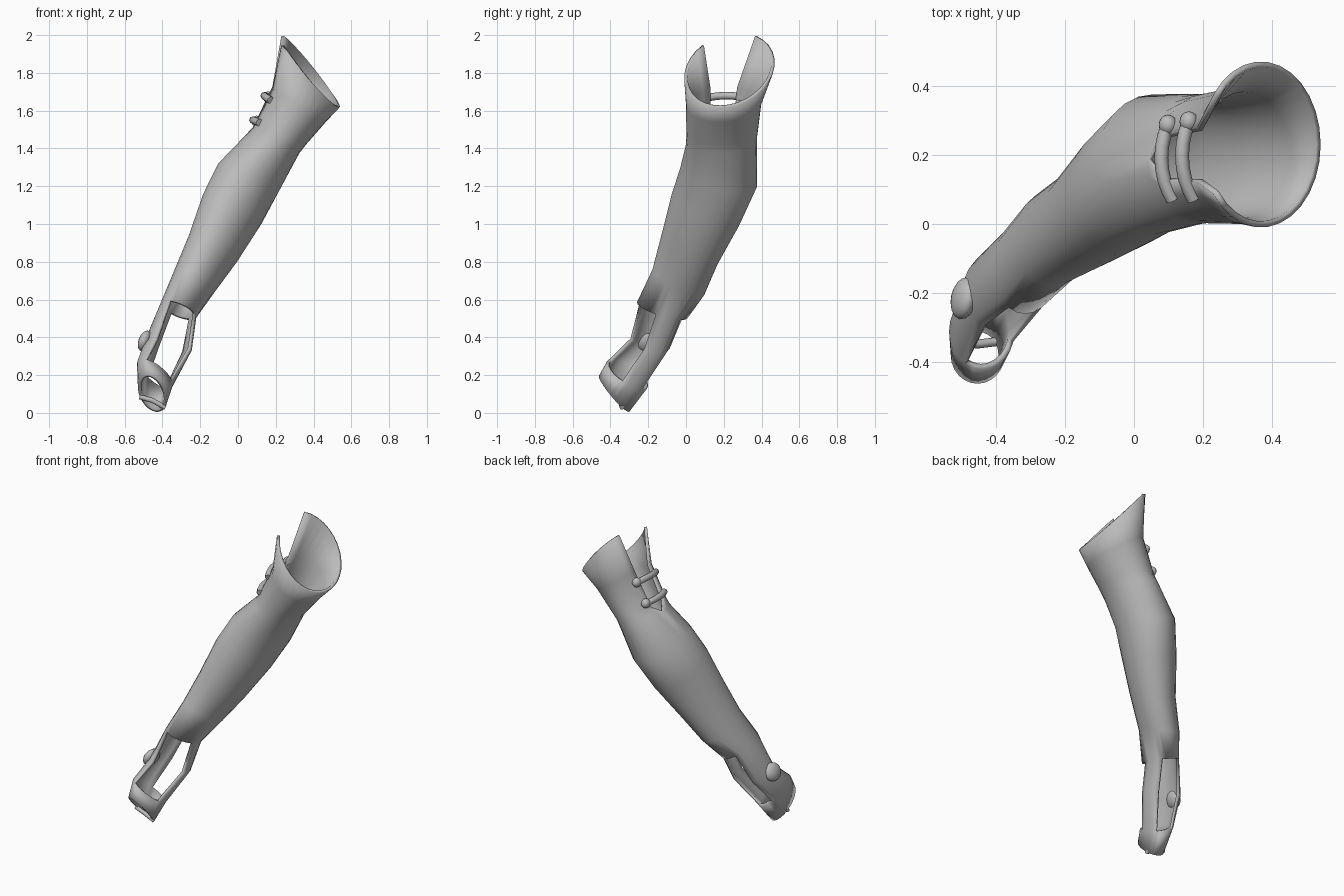
import bpy, bmesh, math
from mathutils import Vector

if "Cube" in bpy.data.objects:
    bpy.data.objects.remove(bpy.data.objects["Cube"])

cloth = bpy.data.materials.new("grey_cloth")
cloth.diffuse_color = (0.5, 0.5, 0.5, 1)
cloth.use_nodes = True
cloth.node_tree.nodes["Principled BSDF"].inputs["Base Color"].default_value = cloth.diffuse_color
SEG = 24

# Rings from shoulder to knuckles:
# left x, left z, right x, right z, y centre, y radius, z tilt towards +y, slit half-angle
RINGS = [
    (0.195, 2.01, 0.54, 1.62, 0.23, 0.24, 0.04, 37),
    (0.17, 1.73, 0.465, 1.54, 0.20, 0.20, 0.01, 23),
    (0.07, 1.515, 0.36, 1.42, 0.19, 0.188, 0.0, 20),
    (0.04, 1.47, 0.325, 1.375, 0.188, 0.188, 0.0, 0),
    (-0.11, 1.31, 0.22, 1.18, 0.172, 0.203, -0.05, 0),
    (-0.19, 1.14, 0.13, 1.02, 0.105, 0.18, -0.08, 0),
    (-0.265, 0.92, 0.0, 0.82, 0.02, 0.148, -0.08, 0),
    (-0.345, 0.73, -0.12, 0.655, -0.04, 0.138, -0.065, 0),
    (-0.41, 0.58, -0.22, 0.51, -0.125, 0.135, -0.04, 0),
    (-0.495, 0.38, -0.245, 0.33, -0.19, 0.12, -0.03, 0),
    (-0.535, 0.26, -0.345, 0.15, -0.31, 0.11, -0.06, 0),
    (-0.53, 0.135, -0.375, 0.07, -0.38, 0.082, -0.092, 0),
]
HAND = (8, 9)                      # ring spans with the hand windows
WINDOWS = ((45, 120), (240, 345))  # back and front window angles


def ring_point(ring, deg):
    lx, lz, rx, rz, yc, ry, tilt, _ = ring
    c, s = math.cos(math.radians(deg)), math.sin(math.radians(deg))
    t = (1 + c) / 2
    return Vector((lx + (rx - lx) * t, yc + ry * s, lz + (rz - lz) * t + tilt * s))


def finish(obj, angle=50):
    obj.data.materials.clear()
    obj.data.materials.append(cloth)
    bpy.ops.object.select_all(action='DESELECT')
    bpy.context.view_layer.objects.active = obj
    obj.select_set(True)
    bpy.ops.object.shade_smooth_by_angle(angle=math.radians(angle))


# Sleeve, hand panels and knuckle band as one lofted shell
bm = bmesh.new()
rows = []
for r in RINGS:
    g = r[7]
    rows.append([bm.verts.new(ring_point(r, 180 + g + i * (360 - 2 * g) / SEG))
                 for i in range(SEG + 1)])
for k in range(len(rows) - 1):
    a, b = rows[k], rows[k + 1]
    for i in range(SEG):
        mid = (180 + (i + 0.5) * 360 / SEG) % 360
        if k in HAND and any(lo < mid < hi for lo, hi in WINDOWS):
            continue
        bm.faces.new((a[i], b[i], b[i + 1], a[i + 1]))
bmesh.ops.remove_doubles(bm, verts=bm.verts, dist=0.0005)
me = bpy.data.meshes.new("sleeve")
bm.to_mesh(me)
bm.free()
sleeve = bpy.data.objects.new("sleeve", me)
bpy.context.collection.objects.link(sleeve)
finish(sleeve, 60)
mod = sleeve.modifiers.new("thickness", 'SOLIDIFY')
mod.thickness = 0.018
mod.offset = -1


def tube(name, points, radius):
    cu = bpy.data.curves.new(name, 'CURVE')
    cu.dimensions = '3D'
    cu.bevel_depth = radius
    cu.bevel_resolution = 2
    cu.use_fill_caps = True
    sp = cu.splines.new('POLY')
    sp.points.add(len(points) - 1)
    for p, co in zip(sp.points, points):
        p.co = (*co, 1)
    ob = bpy.data.objects.new(name, cu)
    bpy.context.collection.objects.link(ob)
    bpy.ops.object.select_all(action='DESELECT')
    bpy.context.view_layer.objects.active = ob
    ob.select_set(True)
    bpy.ops.object.convert(target='MESH')
    finish(bpy.context.object)


def button(name, loc, scale, rot=(0, 0, 0)):
    bpy.ops.mesh.primitive_uv_sphere_add(segments=16, ring_count=10, radius=1,
                                         location=loc, rotation=rot)
    ob = bpy.context.object
    ob.name = name
    ob.scale = scale
    finish(ob)


# Two straps with toggles closing the slit
for n, t in enumerate((0.25, 0.85)):
    pts = []
    for d in range(-40, 41, 10):
        p = ring_point(RINGS[1], 180 + d).lerp(ring_point(RINGS[2], 180 + d), t)
        pts.append(p + Vector((-0.006, 0, 0.003)))
    tube(f"strap_{n + 1}", pts[1:], 0.02)
    button(f"toggle_{n + 1}", pts[1], (0.027, 0.03, 0.03))

# Round stud on the back of the hand
button("hand_stud", (-0.492, -0.215, 0.38), (0.034, 0.062, 0.058), (0, 0.35, -0.2))

# Bar dividing the finger openings
band = RINGS[-1]
tube("finger_bar", [ring_point(band, 150), ring_point(band, 90).lerp(ring_point(band, 270), 0.3),
                    ring_point(band, 30)], 0.013)
